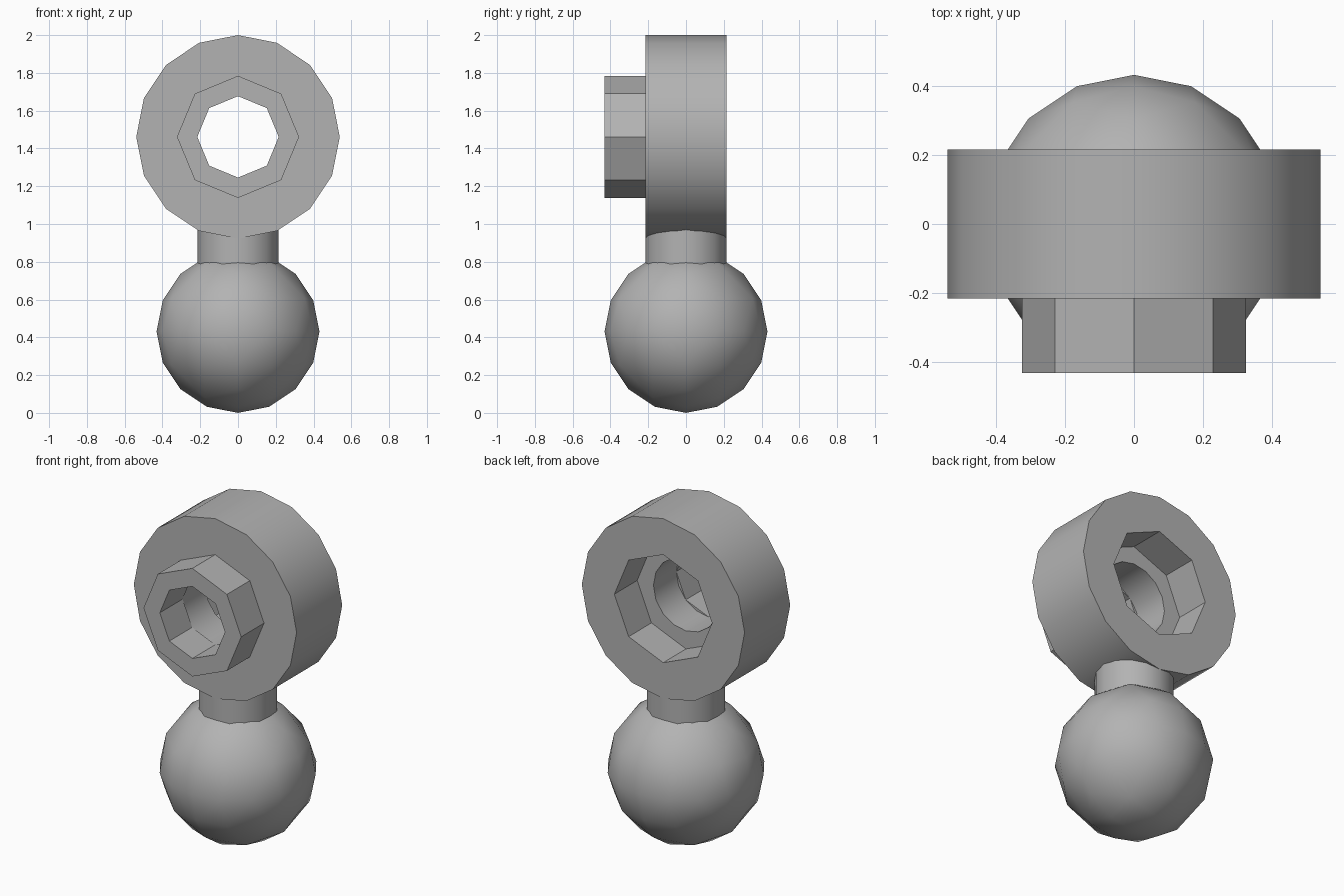
import bpy, bmesh
from math import sin, cos, pi, radians
from mathutils import Vector

cube = bpy.data.objects.get("Cube")
if cube:
    bpy.data.objects.remove(cube)

U = 0.2155            # base unit: neck radius and half of the ring width
BALL_R = 2 * U
RING_Z = 2 - 2.5 * U

grey = bpy.data.materials.new("plain grey")
grey.use_nodes = True
colour = (0.45, 0.45, 0.45, 1)
grey.diffuse_color = colour
grey.node_tree.nodes["Principled BSDF"].inputs["Base Color"].default_value = colour


def finish(name, bm, location):
    bmesh.ops.recalc_face_normals(bm, faces=bm.faces)
    mesh = bpy.data.meshes.new(name)
    bm.to_mesh(mesh)
    bm.free()
    mesh.materials.append(grey)
    obj = bpy.data.objects.new(name, mesh)
    obj.location = location
    bpy.context.collection.objects.link(obj)
    bpy.ops.object.select_all(action='DESELECT')
    obj.select_set(True)
    bpy.context.view_layer.objects.active = obj
    bpy.ops.object.shade_smooth_by_angle(angle=radians(30))
    return obj


# Ball: octahedron split twice and pushed out to a sphere
bm = bmesh.new()
axes = [Vector(v) for v in ((1, 0, 0), (0, 1, 0), (-1, 0, 0), (0, -1, 0))]
rim = [bm.verts.new(v) for v in axes]
for z in (1, -1):
    pole = bm.verts.new((0, 0, z))
    for i in range(4):
        bm.faces.new((rim[i], rim[(i + 1) % 4], pole))
for _ in range(2):
    bmesh.ops.subdivide_edges(bm, edges=bm.edges[:], cuts=1, use_grid_fill=True)
    for v in bm.verts:
        v.co.normalize()
bmesh.ops.scale(bm, vec=(BALL_R,) * 3, verts=bm.verts)
finish("ball", bm, (0, 0, BALL_R))

# Neck: short post joining the ball and the ring
bm = bmesh.new()
bmesh.ops.create_cone(bm, cap_ends=True, segments=16, radius1=U, radius2=U, depth=0.4)
finish("neck", bm, (0, 0, 0.8))


def loop(bm, radius, y, octagon):
    """Sixteen points on a circle, or on an octagon with its edge midpoints."""
    points = []
    for i in range(16):
        r = radius * cos(pi / 8) if octagon and i % 2 else radius
        a = i * pi / 8
        points.append(bm.verts.new((r * sin(a), y, r * cos(a))))
    return points


# Ring: round body, octagonal boss in front, octagonal socket behind, open bore
section = [
    (2.5, 1, False), (2.5, -1, False),     # round outside
    (1.5, -1, False), (1.5, -1, True),     # seat of the boss
    (1.5, -2, True),                       # boss
    (1, -2, True), (1, -1, True),          # octagonal bore
    (1, -1, False), (1, 0, False),         # round bore
    (1.5, 0, True), (1.5, 1, True),        # socket
]
bm = bmesh.new()
loops = [loop(bm, r * U, y * U, octagon) for r, y, octagon in section]
for a, b in zip(loops, loops[1:] + loops[:1]):
    for i in range(16):
        j = (i + 1) % 16
        bm.faces.new((a[i], a[j], b[j], b[i]))
bmesh.ops.remove_doubles(bm, verts=bm.verts, dist=0.0001)
finish("ring_with_socket", bm, (0, 0, RING_Z))
